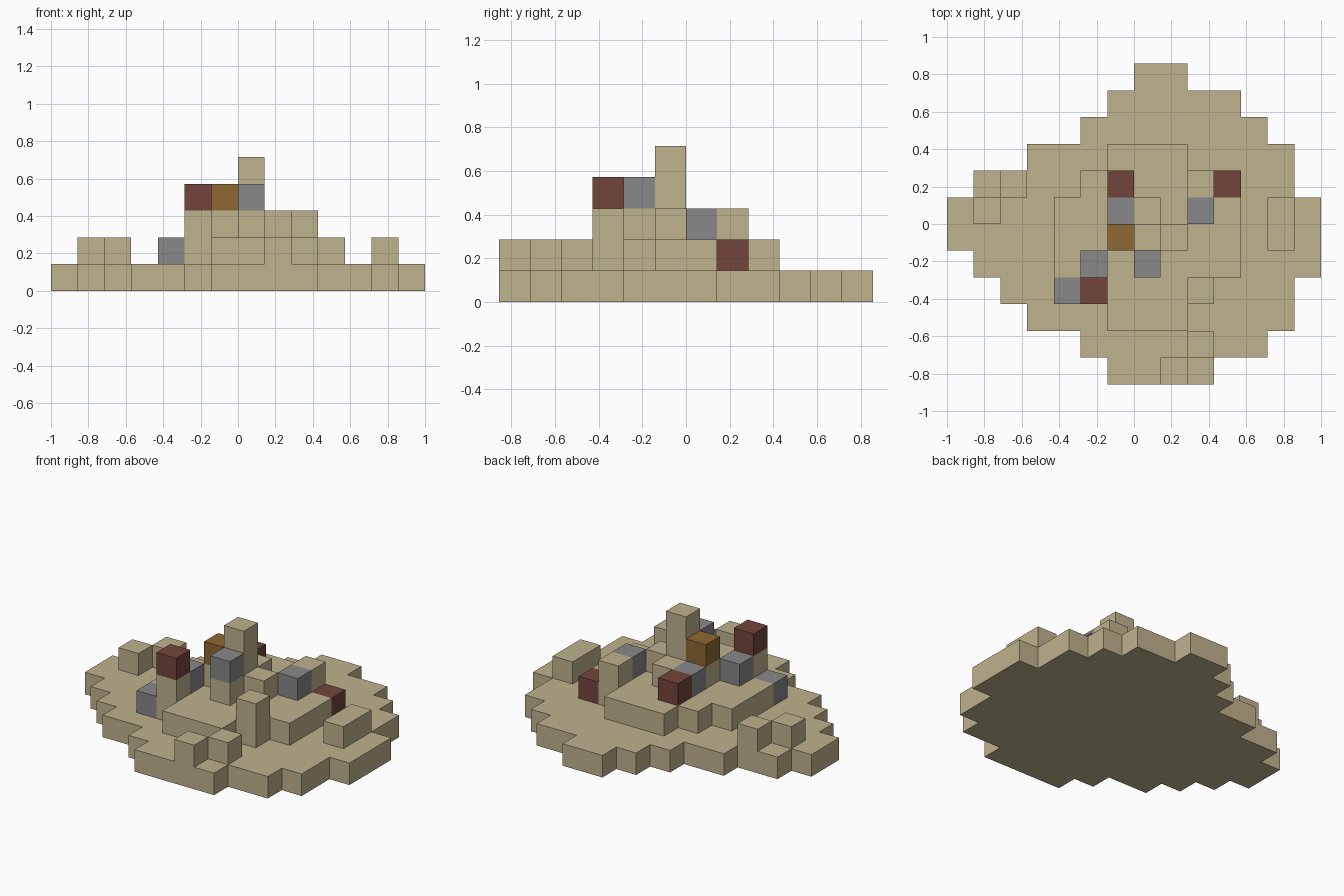
import bpy
import bmesh

U = 1 / 7  # block size

if "Cube" in bpy.data.objects:
    bpy.data.objects.remove(bpy.data.objects["Cube"], do_unlink=True)


def make_material(name, rgb):
    mat = bpy.data.materials.new(name)
    mat.use_nodes = True
    mat.diffuse_color = (*rgb, 1)
    bsdf = next(n for n in mat.node_tree.nodes if n.type == "BSDF_PRINCIPLED")
    bsdf.inputs["Base Color"].default_value = (*rgb, 1)
    return mat


sand = make_material("sand", (0.52, 0.445, 0.27))
red = make_material("dark red", (0.171, 0.06, 0.044))
brown = make_material("ochre brown", (0.27, 0.138, 0.032))
grey = make_material("stone grey", (0.246, 0.246, 0.246))


def terrace(name, first_row, rows, low, high, mat):
    """Extrude a stepped outline given as (left, right) spans, front row first."""
    right, left = [], []
    for n, (x0, x1) in enumerate(rows):
        for y in (first_row + n, first_row + n + 1):
            right.append((x1, y))
            left.append((x0, y))
    outline = []
    for p in right + left[::-1]:
        if not outline or p != outline[-1]:
            outline.append(p)
    bm = bmesh.new()
    face = bm.faces.new([bm.verts.new((x * U, y * U, low * U)) for x, y in outline])
    grown = bmesh.ops.extrude_face_region(bm, geom=[face], use_keep_orig=True)
    top = [v for v in grown["geom"] if isinstance(v, bmesh.types.BMVert)]
    bmesh.ops.translate(bm, verts=top, vec=(0, 0, (high - low) * U))
    # merge straight runs along the outline
    bmesh.ops.dissolve_limit(bm, angle_limit=0.01, verts=bm.verts[:], edges=bm.edges[:])
    bmesh.ops.recalc_face_normals(bm, faces=bm.faces[:])
    mesh = bpy.data.meshes.new(name)
    bm.to_mesh(mesh)
    bm.free()
    mesh.materials.append(mat)
    obj = bpy.data.objects.new(name, mesh)
    bpy.context.collection.objects.link(obj)
    return obj


def block(name, x, y, low, high, mat, depth=1):
    return terrace(name, y, [(x, x + 1)] * depth, low, high, mat)


# wide ground slab
terrace("ground_slab", -6,
        [(-1, 3), (-2, 5), (-4, 6), (-5, 6), (-6, 7), (-7, 7),
         (-7, 7), (-6, 6), (-4, 6), (-2, 5), (-1, 4), (0, 2)], 0, 1, sand)

# raised middle terrace, leaving room for the two coloured corner blocks
terrace("middle_terrace", -4,
        [(-1, 2), (-2, 3), (-3, 4), (-3, 4), (-3, 4), (-2, 3), (-1, 2)], 1, 2, sand)
block("terrace_left_end", -3, 0, 1, 2, sand)
block("corner_block_grey", -3, -3, 1, 2, grey)
block("corner_block_red", 3, 1, 1, 2, red)

# loose blocks around the rim
block("rim_block_front", 1, -6, 1, 2, sand)
block("rim_block_front_inner", 2, -5, 1, 2, sand)
block("rim_block_left", 5, -1, 1, 2, sand, depth=2)
block("rim_block_right", -6, 0, 1, 2, sand)
block("rim_block_right_back", -5, 1, 1, 2, sand)

# blocks and pillars standing on the terrace
block("tower", 0, -1, 2, 5, sand)
block("tower_step_back", 0, 0, 2, 3, sand)
block("tower_step_left", 1, -1, 2, 3, sand)
block("front_post", 2, -3, 2, 3, sand)
block("left_block", 2, 1, 2, 3, sand)
block("left_block_grey", 2, 0, 2, 3, grey)
block("back_block_red", -1, 1, 2, 3, red)
block("back_block_grey", -1, 0, 2, 3, grey)
block("right_block_grey", -2, -2, 2, 3, grey)

# pillars with coloured caps
for label, x, y, cap in (("red", -2, -3, red), ("brown", -1, -1, brown), ("grey", 0, -2, grey)):
    block("pillar_" + label, x, y, 2, 3, sand)
    block("pillar_cap_" + label, x, y, 3, 4, cap)
